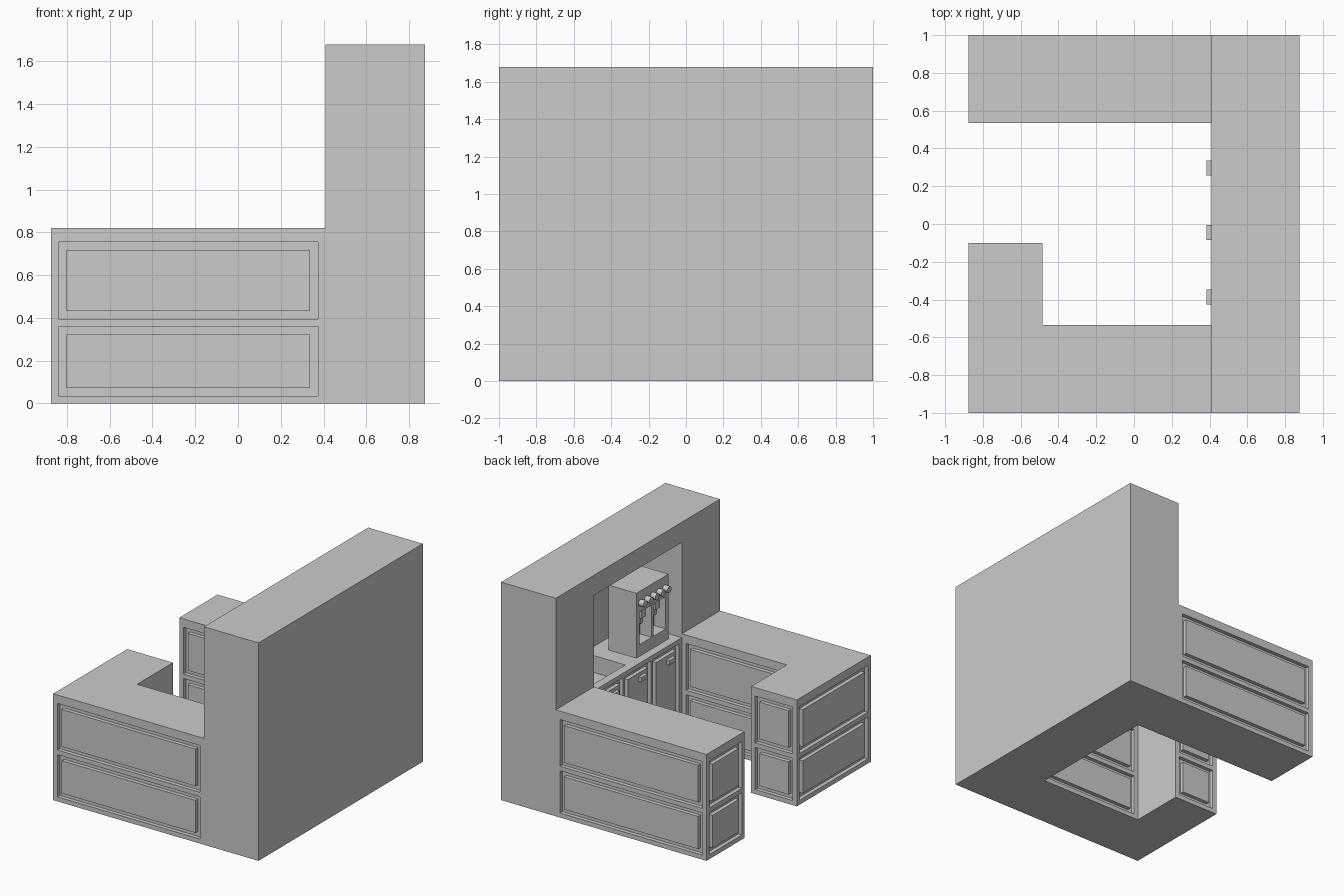
import bpy
import bmesh
from math import pi
from mathutils import Matrix, Vector

if "Cube" in bpy.data.objects:
    bpy.data.objects.remove(bpy.data.objects["Cube"])

grey = bpy.data.materials.new("light_grey")
grey.use_nodes = True
tone = (0.6, 0.6, 0.6, 1)
grey.diffuse_color = tone
grey.node_tree.nodes["Principled BSDF"].inputs["Base Color"].default_value = tone


def add_object(name, bm):
    mesh = bpy.data.meshes.new(name)
    bmesh.ops.recalc_face_normals(bm, faces=bm.faces)
    bm.to_mesh(mesh)
    bm.free()
    mesh.materials.append(grey)
    obj = bpy.data.objects.new(name, mesh)
    bpy.context.collection.objects.link(obj)
    return obj


def box(name, x, y, z):
    """Box from (min, max) pairs."""
    bm = bmesh.new()
    bmesh.ops.create_cube(bm, size=1)
    for v in bm.verts:
        v.co = Vector([(a + b) / 2 + c * (b - a) for (a, b), c in zip((x, y, z), v.co)])
    return add_object(name, bm)


def prism(name, plan, height):
    """Upright solid from a plan outline."""
    bm = bmesh.new()
    face = bm.faces.new([bm.verts.new((x, y, 0)) for x, y in plan])
    top = bmesh.ops.extrude_face_region(bm, geom=[face])["geom"]
    bmesh.ops.translate(bm, vec=(0, 0, height),
                        verts=[v for v in top if isinstance(v, bmesh.types.BMVert)])
    return add_object(name, bm)


def cut(body, x, y, z):
    cutter = box("cutter", x, y, z)
    cutter.hide_render = True
    mod = body.modifiers.new("cut", "BOOLEAN")
    mod.operation, mod.solver, mod.object = "DIFFERENCE", "EXACT", cutter
    bpy.context.view_layer.update()
    graph = bpy.context.evaluated_depsgraph_get()
    mesh = bpy.data.meshes.new_from_object(body.evaluated_get(graph))
    body.modifiers.clear()
    body.data = mesh
    bpy.data.objects.remove(cutter)


GAP, DEPTH, MARGIN = 0.037, 0.03, 0.035
ROWS = ((0.035, 0.36), (0.395, 0.755))


def panel(name, body, axis, face, out, span, z):
    """Raised panel inside a recess; axis is the face normal, out its sign."""
    floor, outside = face - out * DEPTH, face + out * 0.05

    def place(a, b, inset):
        normal = tuple(sorted((a, b)))
        along = (span[0] + inset, span[1] - inset)
        up = (z[0] + inset, z[1] - inset)
        return (normal, along, up) if axis == "x" else (along, normal, up)

    cut(body, *place(floor, outside, 0))
    box(name, *place(floor - out * 0.005, face, GAP))


def drawers(name, body, axis, face, out, start, end):
    for label, z in zip(("lower", "upper"), ROWS):
        panel(f"{name}_{label}_panel", body, axis, face, out,
              (start + MARGIN, end - MARGIN), z)


X, WALL, INNER, RETURN_X, RETURN_Y, TOP = 0.875, 0.41, 0.535, -0.485, -0.1, 0.82
COUNTER = 0.79

# Counter arms
back_arm = box("back_counter", (-X, WALL), (INNER, 1), (0, TOP))
drawers("back_outer", back_arm, "y", 1, 1, -X, WALL)
drawers("back_inner", back_arm, "y", INNER, -1, -X, WALL)
drawers("back_end", back_arm, "x", -X, -1, INNER, 1)

front_arm = prism("front_counter", [(-X, -1), (WALL, -1), (WALL, -INNER), (RETURN_X, -INNER),
                                    (RETURN_X, RETURN_Y), (-X, RETURN_Y)], TOP)
drawers("front_outer", front_arm, "y", -1, -1, -X, WALL)
drawers("front_inner", front_arm, "y", -INNER, 1, RETURN_X, WALL)
drawers("return_side", front_arm, "x", -X, -1, -1, RETURN_Y)
drawers("return_end", front_arm, "y", RETURN_Y, 1, -X, RETURN_X)

# Tall wall with alcove, sink and cupboard doors
wall = box("tall_wall", (WALL, X), (-1, 1), (0, 1.68))
cut(wall, (0.3, 0.83), (-INNER, INNER), (COUNTER, 1.525))
cut(wall, (0.475, 0.77), (0.06, 0.47), (0.66, 0.9))
for i in (-1, 0, 1):
    mid = i * 0.342
    panel(f"cupboard_door_{i + 2}", wall, "x", WALL, -1, (mid - 0.16, mid + 0.16), (0.035, 0.755))
    box(f"door_handle_{i + 2}", (WALL - 0.025, WALL + 0.005),
        (mid - 0.085, mid - 0.005), (0.655, 0.69))

# Drinks machine
FRONT, RIGHT, WIDTH, HEAD = 0.475, -0.465, 0.39, 1.29
machine = box("drinks_machine", (FRONT, FRONT + 0.24), (RIGHT, RIGHT + WIDTH), (COUNTER, HEAD))
for i in (0, 1):
    y = RIGHT + 0.035 + i * 0.17
    cut(machine, (FRONT - 0.1, FRONT + 0.1), (y, y + 0.15), (0.88, 1.13))
    box(f"spout_block_{i + 1}", (FRONT + 0.015, FRONT + 0.1), (y + 0.045, y + 0.105), (1.06, 1.13))
    box(f"spout_{i + 1}", (FRONT + 0.03, FRONT + 0.06), (y + 0.06, y + 0.09), (1.01, 1.06))

# Row of knobs
for i in range(5):
    bm = bmesh.new()
    bmesh.ops.create_cone(bm, cap_ends=True, segments=16, radius1=0.025, radius2=0.025, depth=0.045)
    spot = Vector((FRONT - 0.02, RIGHT + WIDTH / 2 + (i - 2) * 0.073, 1.2))
    bmesh.ops.transform(bm, verts=bm.verts,
                        matrix=Matrix.Translation(spot) @ Matrix.Rotation(pi / 2, 4, "Y"))
    add_object(f"knob_{i + 1}", bm)
